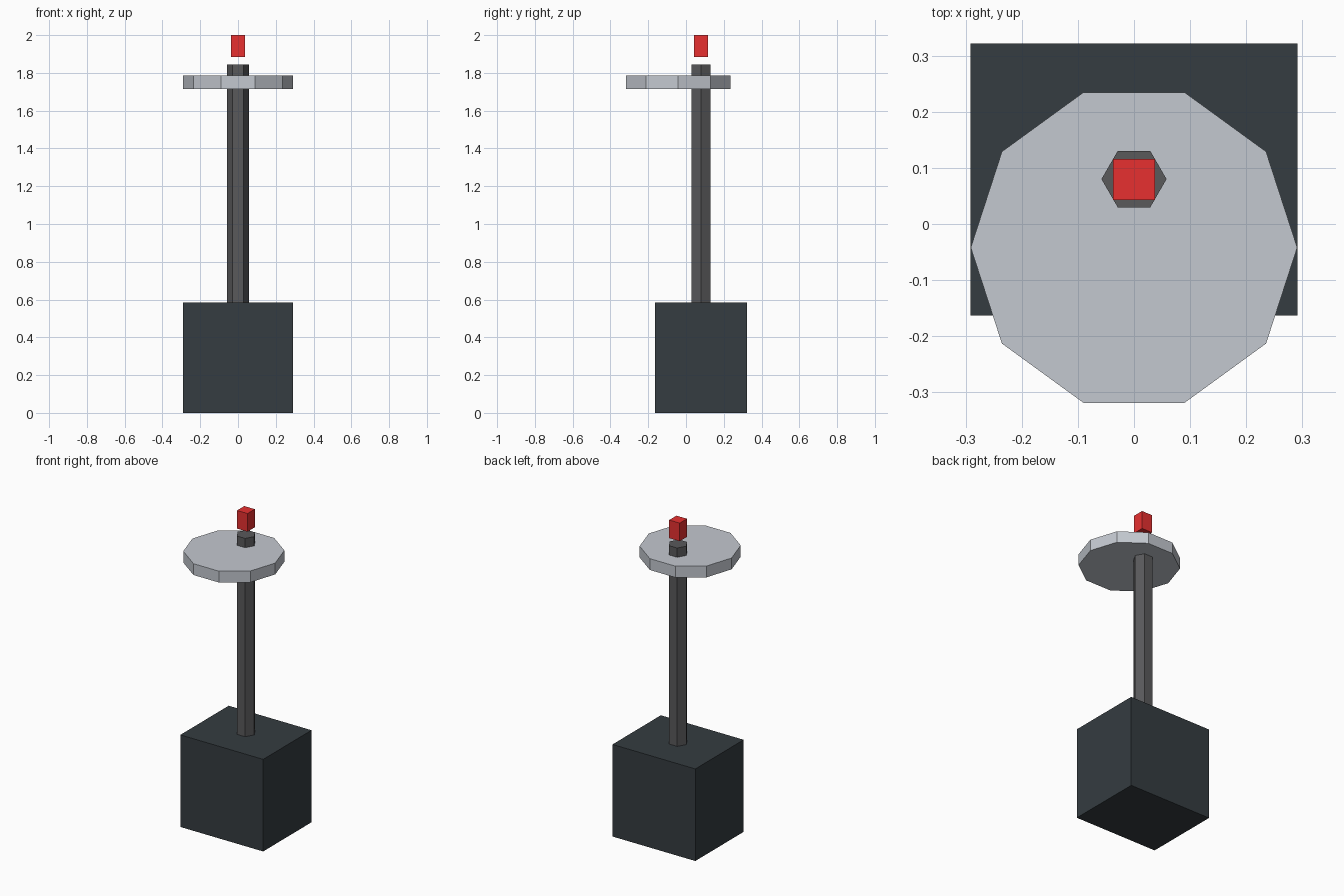
import bpy, math

if "Cube" in bpy.data.objects:
    bpy.data.objects.remove(bpy.data.objects["Cube"])


def paint(obj, name, color):
    mat = bpy.data.materials.new(name)
    mat.diffuse_color = (*color, 1)
    mat.use_nodes = True
    mat.node_tree.nodes["Principled BSDF"].inputs["Base Color"].default_value = mat.diffuse_color
    obj.data.materials.append(mat)


def box(name, x, y, z):
    """Box from (min, max) ranges on each axis."""
    bpy.ops.mesh.primitive_cube_add(size=1, location=[(a + b) / 2 for a, b in (x, y, z)])
    obj = bpy.context.object
    obj.name = name
    obj.scale = [b - a for a, b in (x, y, z)]
    bpy.ops.object.transform_apply(location=False, rotation=False, scale=True)
    return obj


def prism(name, sides, radius, y, z):
    """Upright prism with corners pointing along +x and -x."""
    bpy.ops.mesh.primitive_cylinder_add(
        vertices=sides, radius=radius, depth=z[1] - z[0],
        location=(0, y, (z[0] + z[1]) / 2), rotation=(0, 0, math.pi / 2))
    obj = bpy.context.object
    obj.name = name
    bpy.ops.object.transform_apply(location=False, rotation=True, scale=False)
    return obj


# Heavy base block
base = box("base_block", (-0.291, 0.291), (-0.163, 0.322), (0, 0.585))
paint(base, "dark_slate", (0.035, 0.045, 0.052))

# Hexagonal pole standing on the base
pole = prism("pole", 6, 0.058, 0.08, (0.585, 1.845))
paint(pole, "dark_grey", (0.1, 0.1, 0.105))

# Ten-sided plate, offset towards the front
plate = prism("round_plate", 10, 0.291, -0.042, (1.714, 1.786))
paint(plate, "light_grey", (0.55, 0.58, 0.63))

# Red marker floating above the pole
marker = box("red_marker", (-0.037, 0.037), (0.043, 0.116), (1.885, 2.0))
paint(marker, "red", (0.8, 0.03, 0.03))
